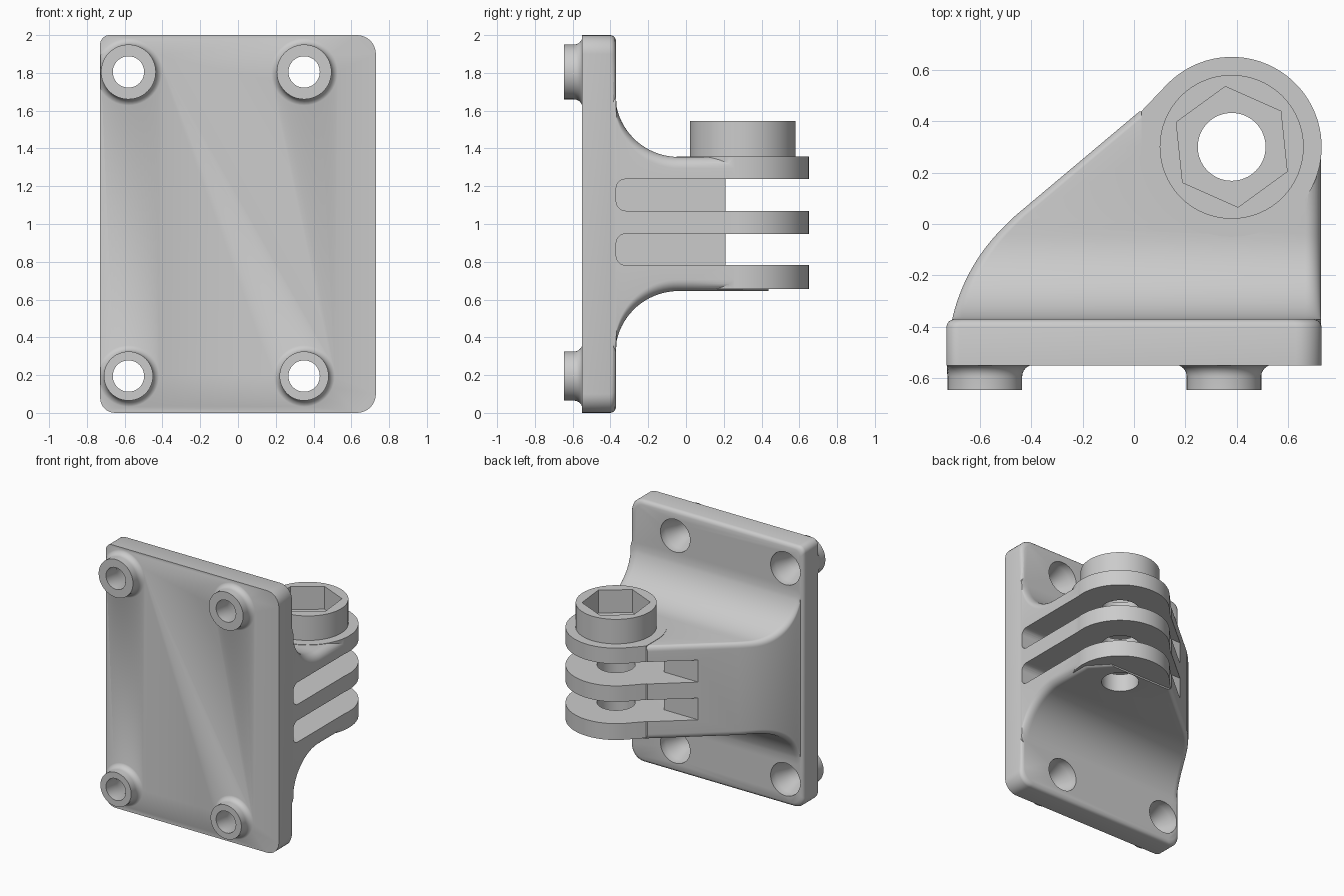
import bpy, bmesh
from math import sin, cos, radians, sqrt

if "Cube" in bpy.data.objects:
    bpy.data.objects.remove(bpy.data.objects["Cube"], do_unlink=True)

grey = bpy.data.materials.new("plain_grey")
grey.use_nodes = True
COLOUR = (0.6, 0.6, 0.6, 1)
grey.diffuse_color = COLOUR
for node in grey.node_tree.nodes:
    if node.type == "BSDF_PRINCIPLED":
        node.inputs["Base Color"].default_value = COLOUR

AXES = {"y": lambda a, b, t: (a, t, b),
        "z": lambda a, b, t: (a, b, t)}


def make(name, bm):
    bmesh.ops.recalc_face_normals(bm, faces=bm.faces)
    me = bpy.data.meshes.new(name)
    bm.to_mesh(me)
    bm.free()
    me.materials.append(grey)
    ob = bpy.data.objects.new(name, me)
    bpy.context.collection.objects.link(ob)
    return ob


def skin(rings):
    """Closed solid through a list of point rings."""
    bm = bmesh.new()
    loops = [[bm.verts.new(p) for p in ring] for ring in rings]
    n = len(loops[0])
    for lo, hi in zip(loops, loops[1:]):
        for i in range(n):
            j = (i + 1) % n
            bm.faces.new((lo[i], lo[j], hi[j], hi[i]))
    bm.faces.new(loops[0])
    bm.faces.new(loops[-1])
    bmesh.ops.recalc_face_normals(bm, faces=bm.faces)
    return bm


def prism(pts, axis, lo, hi):
    return skin([[AXES[axis](a, b, t) for a, b in pts] for t in (lo, hi)])


def arc(cx, cy, r, start, end, n):
    steps = [radians(start + (end - start) * i / n) for i in range(n + 1)]
    return [(cx + r * cos(t), cy + r * sin(t)) for t in steps]


def circle(cx, cy, r, n=64, phase=0):
    return arc(cx, cy, r, phase, phase + 360, n)[:-1]


def rounded(x0, x1, z0, z1, radii):
    """Rounded rectangle; radii run anticlockwise from the upper +x corner."""
    a, b, c, d = radii
    return (arc(x1 - a, z1 - a, a, 0, 90, 8) + arc(x0 + b, z1 - b, b, 90, 180, 8)
            + arc(x0 + c, z0 + c, c, 180, 270, 8) + arc(x1 - d, z0 + d, d, 270, 360, 8))


def lathe(profile, cx, cz, left_limit=-9):
    """Solid of (radius, y) rings around an axis along y."""
    return skin([[(max(x, left_limit), y, z) for x, z in circle(cx, cz, r, 48)]
                 for r, y in profile])


def box(x, y, z):
    return prism([(x[0], y[0]), (x[1], y[0]), (x[1], y[1]), (x[0], y[1])], "z", *z)


def combine(ob, bm, operation):
    tool = make("helper", bm)
    tool.hide_render = True
    mod = ob.modifiers.new("combine", "BOOLEAN")
    mod.operation = operation
    mod.solver = "EXACT"
    mod.object = tool
    bpy.context.view_layer.objects.active = ob
    bpy.ops.object.modifier_apply(modifier=mod.name)
    bpy.data.objects.remove(tool, do_unlink=True)


# Mounting plate with rounded corners and softened back edge
plate = rounded(-0.73, 0.73, 0, 2, (0.1, 0.05, 0.08, 0.1))
bm = prism(plate, "y", -0.55, -0.4)
rim = [[(x * (1 - s / 0.73), y, 1 + (z - 1) * (1 - s)) for x, z in plate]
       for s, y in ((0, -0.55), (0, -0.4), (0.004, -0.387), (0.012, -0.377), (0.028, -0.37))]
bm.free()
bracket = make("bracket", skin(rim))


# Flared web: soft-cornered sections from the plate back to the hinge
def web_section(y):
    half = 0.69 if y < -0.37 else 0.355
    if -0.37 <= y < -0.04:
        half = 0.69 - sqrt(0.335 ** 2 - (y + 0.04) ** 2)
    left = -sqrt(0.725 ** 2 - (y + 0.53) ** 2) if y < 0.025 else (y - 0.42) / 0.84
    right = 0.727 if y < 0.31 else 0.6
    pts = rounded(left, right, 1 - half, 1 + half, (0.06, 0.04, 0.04, 0.06))
    return [(x, y, z) for x, z in pts]


flare_ys = [y for y, z in arc(-0.04, 0, 0.335, 188, 270, 18)]
combine(bracket, skin([web_section(y) for y in [-0.5, -0.4] + flare_ys
                       + [-0.01, 0.03, 0.3, 0.437]]), "UNION")

# Rounded hinge block and the socket collar on top
pivot = (0.38, 0.3)
hinge = [(0.03, 0.44)] + arc(*pivot, 0.35, 180, 496, 64)
combine(bracket, prism(hinge, "z", 0.657, 1.358), "UNION")
combine(bracket, prism(circle(*pivot, 0.28), "z", 1.3, 1.545), "UNION")

# Two slots that split the hinge block into three prongs
for lo, hi in ((0.782, 0.948), (1.07, 1.238)):
    pocket = box((0.04, 1.2), (-0.37, 1.2), (lo, hi))
    ends = [e for e in pocket.edges if all(v.co.y < 0 for v in e.verts)
            and abs(e.verts[0].co.z - e.verts[1].co.z) < 0.01]
    bmesh.ops.bevel(pocket, geom=ends, offset=0.05, segments=5, profile=0.5,
                    affect="EDGES")
    combine(bracket, pocket, "DIFFERENCE")
    combine(bracket, box((-1.2, 1.1), (0.21, 1.1), (lo, hi)), "DIFFERENCE")

# Pivot hole and hexagonal socket
combine(bracket, prism(circle(*pivot, 0.132), "z", 0.3, 1.8), "DIFFERENCE")
combine(bracket, prism(circle(*pivot, 0.236, 6, 96), "z", 1.37, 1.8), "DIFFERENCE")

# Flared bosses on the front, with countersunk screw holes
for x in (-0.58, 0.35):
    for z, r in ((1.805, 0.145), (0.195, 0.13)):
        flare = [(r + 0.045 - a, b - 0.593) for a, b in arc(0, 0, 0.045, 0, 90, 6)]
        boss = [(r, -0.645)] + flare + [(r + 0.04, -0.5)]
        combine(bracket, lathe(boss, x, z, -0.727), "UNION")
        hole = [(0.083, -0.8), (0.083, -0.52), (0.125, -0.43), (0.125, -0.25)]
        combine(bracket, lathe(hole, x, z), "DIFFERENCE")

# Smooth curved walls, keep hard edges
bpy.ops.object.select_all(action="DESELECT")
bracket.select_set(True)
bpy.context.view_layer.objects.active = bracket
bpy.ops.object.shade_smooth_by_angle(angle=radians(30))
